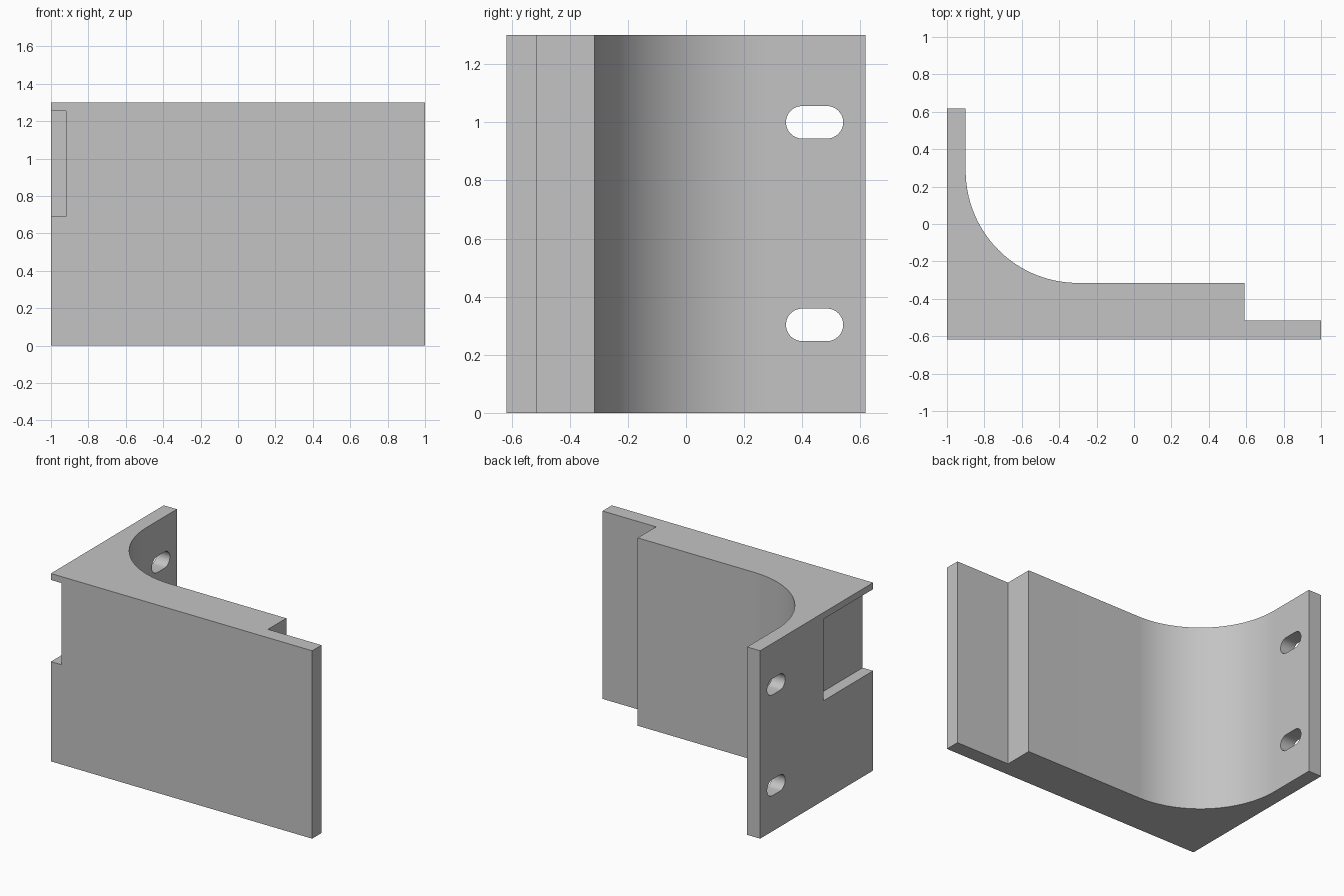
import bpy
import bmesh
import math
from mathutils import Matrix, Vector

cube = bpy.data.objects.get("Cube")
if cube:
    bpy.data.objects.remove(cube, do_unlink=True)

# Single grey finish
grey = bpy.data.materials.new("plain grey")
grey.use_nodes = True
colour = (0.55, 0.55, 0.55, 1)
grey.diffuse_color = colour
grey.node_tree.nodes["Principled BSDF"].inputs["Base Color"].default_value = colour


def prism(name, points, depth):
    """Extrude a closed outline of 3D points along a depth vector."""
    bm = bmesh.new()
    face = bm.faces.new([bm.verts.new(p) for p in points])
    new = bmesh.ops.extrude_face_region(bm, geom=[face])["geom"]
    verts = [v for v in new if isinstance(v, bmesh.types.BMVert)]
    bmesh.ops.translate(bm, verts=verts, vec=Vector(depth))
    bmesh.ops.recalc_face_normals(bm, faces=bm.faces)
    mesh = bpy.data.meshes.new(name)
    bm.to_mesh(mesh)
    bm.free()
    mesh.materials.append(grey)
    obj = bpy.data.objects.new(name, mesh)
    bpy.context.collection.objects.link(obj)
    return obj


def arc(cx, cy, r, start, end, steps):
    angles = [math.radians(start + (end - start) * i / steps) for i in range(steps + 1)]
    return [(cx + r * math.cos(a), cy + r * math.sin(a)) for a in angles]


# Bracket: L-shaped plan with a stepped end and a filleted inner corner
HEIGHT, FRONT, BACK, INNER = 1.3, -0.617, 0.617, -0.315
RADIUS = 0.6
plan = [(-1, FRONT), (1, FRONT), (1, -0.515), (0.59, -0.515), (0.59, INNER)]
plan += arc(-0.9 + RADIUS, INNER + RADIUS, RADIUS, 270, 180, 40)
plan += [(-0.9, BACK), (-1, BACK)]
bracket = prism("corner_bracket", [(x, y, 0) for x, y in plan], (0, 0, HEIGHT))

# Mounting slots through the thin side wall
cutters = []
for z in (0.303, 1.0):
    outline = arc(0.485, z, 0.056, -90, 90, 16) + arc(0.4, z, 0.056, 90, 270, 16)
    cutters.append(prism("slot_cutter", [(-1.1, y, h) for y, h in outline], (0.4, 0, 0)))

# Shallow recess in the front outer corner
recess = [(-1.1, -0.7), (-0.92, -0.7), (-0.92, -0.077), (-1.1, -0.077)]
cutters.append(prism("recess_cutter", [(x, y, 0.69) for x, y in recess], (0, 0, 0.565)))

bpy.ops.object.select_all(action="DESELECT")
bracket.select_set(True)
bpy.context.view_layer.objects.active = bracket
for cutter in cutters:
    cutter.hide_render = True
    mod = bracket.modifiers.new("cut", "BOOLEAN")
    mod.operation = "DIFFERENCE"
    mod.solver = "EXACT"
    mod.object = cutter
    bpy.ops.object.modifier_apply(modifier=mod.name)
    bpy.data.objects.remove(cutter, do_unlink=True)

bpy.ops.object.shade_smooth_by_angle(angle=math.radians(30))
